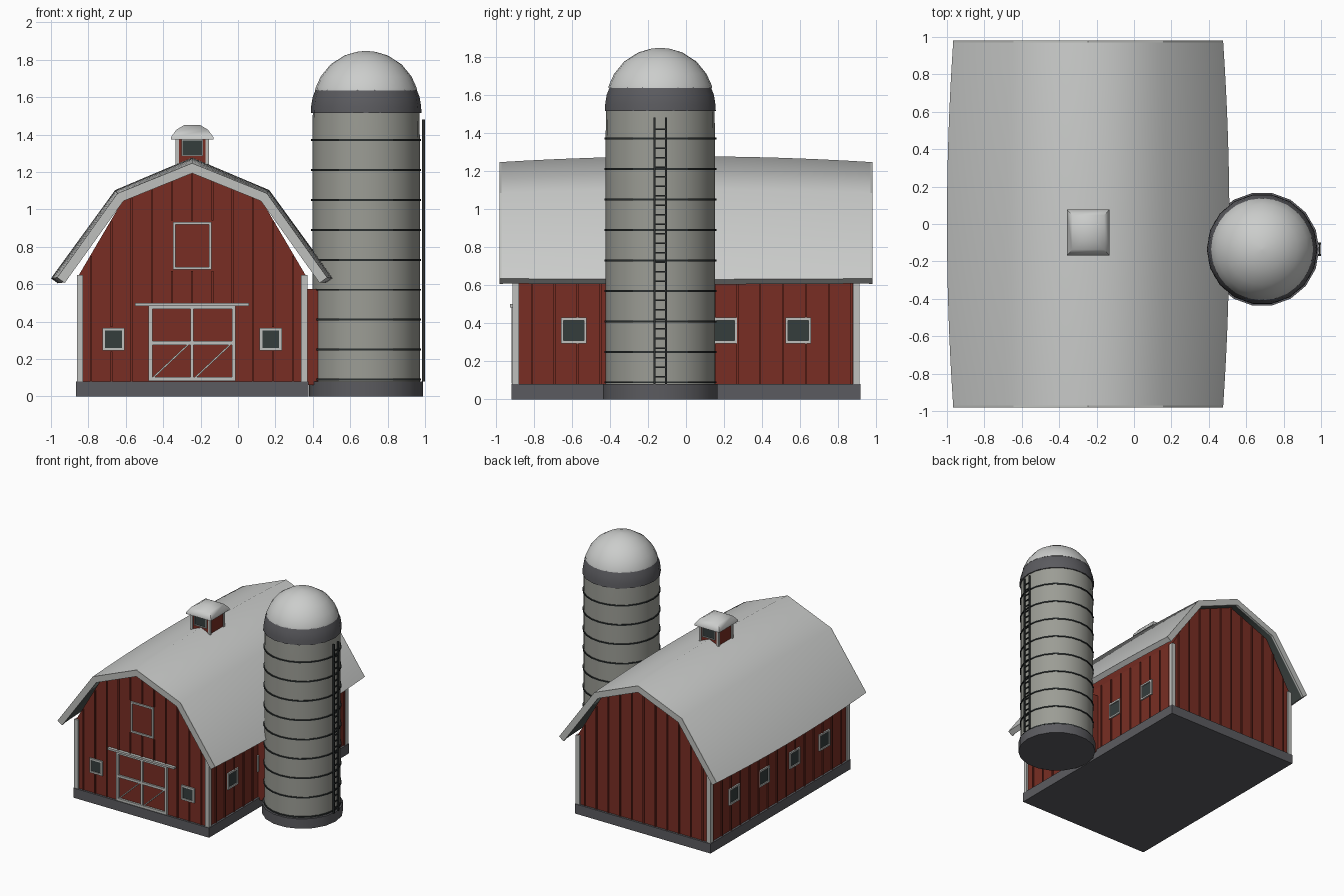
import bpy, bmesh, math
from mathutils import Vector

cube = bpy.data.objects.get("Cube")
if cube:
    bpy.data.objects.remove(cube, do_unlink=True)

BARN = (-0.245, 0, 0)
SILO = (0.685, -0.135, 0)
W, D, EAVE, BASE = 0.605, 0.9, 0.65, 0.08


def material(name, *rgb):
    m = bpy.data.materials.new(name)
    m.use_nodes = True
    m.diffuse_color = (*rgb, 1)
    m.node_tree.nodes["Principled BSDF"].inputs["Base Color"].default_value = (*rgb, 1)
    return m


RED = material("barn red", 0.19, 0.027, 0.017)
TRIM = material("pale trim", 0.52, 0.53, 0.51)
ROOF = material("roof metal", 0.6, 0.61, 0.6)
SOFFIT = material("dark soffit", 0.07, 0.085, 0.08)
STONE = material("foundation grey", 0.105, 0.105, 0.115)
CONCRETE = material("silo concrete", 0.33, 0.335, 0.3)
GLASS = material("dark glass", 0.035, 0.047, 0.046)
IRON = material("dark iron", 0.025, 0.03, 0.03)


def finish(name, bm, mats, loc, smooth=None):
    bmesh.ops.recalc_face_normals(bm, faces=bm.faces[:])
    mesh = bpy.data.meshes.new(name)
    bm.to_mesh(mesh)
    bm.free()
    ob = bpy.data.objects.new(name, mesh)
    bpy.context.collection.objects.link(ob)
    ob.location = loc
    for m in mats:
        mesh.materials.append(m)
    if smooth:
        bpy.ops.object.select_all(action="DESELECT")
        ob.select_set(True)
        bpy.context.view_layer.objects.active = ob
        bpy.ops.object.shade_smooth_by_angle(angle=math.radians(smooth))
    return ob


def boxes(name, mat, items, loc=BARN):
    """Each item is a (low corner, high corner) pair."""
    bm = bmesh.new()
    for lo, hi in items:
        lo, hi = Vector(lo), Vector(hi)
        for v in bmesh.ops.create_cube(bm, size=1)["verts"]:
            v.co = (lo + hi) / 2 + v.co * (hi - lo)
    return finish(name, bm, [mat], loc)


def prism(name, mat, pts, y0, y1, loc=BARN):
    bm = bmesh.new()
    a, b = ([bm.verts.new((x, y, z)) for x, z in pts] for y in (y0, y1))
    bm.faces.new(a)
    bm.faces.new(b)
    for i in range(len(pts)):
        j = (i + 1) % len(pts)
        bm.faces.new((a[i], a[j], b[j], b[i]))
    return finish(name, bm, [mat], loc)


def lathe(name, mat, profile, sides, smooth=40):
    bm = bmesh.new()
    rings = [[bm.verts.new((r * math.cos(t), r * math.sin(t), z))
              for t in (math.tau * k / sides for k in range(sides))] for r, z in profile]
    for a, b in zip(rings, rings[1:]):
        for k in range(sides):
            n = (k + 1) % sides
            bm.faces.new((a[k], a[n], b[n], b[k]))
    bm.faces.new(rings[0])
    bm.faces.new(rings[-1])
    return finish(name, bm, [mat], SILO, smooth)


def window(name, side, u, z, w, h, wall, t=0.014, glass=True, loc=BARN, out=0.012):
    """Framed opening on the wall facing +x, -x, +y or -y."""
    s = -1 if side[0] == "-" else 1

    def slab(u0, u1, z0, z1, depth):
        n = sorted((s * (wall - 0.004), s * (wall + depth)))
        if side[1] == "x":
            return (n[0], u0, z0), (n[1], u1, z1)
        return (u0, n[0], z0), (u1, n[1], z1)

    l, r, b, top = u - w / 2, u + w / 2, z - h / 2, z + h / 2
    boxes(name + "_frame", TRIM, [slab(l, r, b, b + t, out), slab(l, r, top - t, top, out),
                                  slab(l, l + t, b, top, out), slab(r - t, r, b, top, out)], loc)
    if glass:
        boxes(name + "_pane", GLASS, [slab(l + t, r - t, b + t, top - t, 0.004)], loc)


# Barn body and foundation
boxes("foundation", STONE, [((-0.622, -0.917, 0), (0.622, 0.917, BASE))])
gable = [(-W, BASE), (-W, EAVE), (-0.37, 1.05), (0, 1.21), (0.37, 1.05), (W, EAVE), (W, BASE)]
prism("barn_walls", RED, gable, -D, D)
boxes("corner_boards", TRIM, [((sx * 0.6 - 0.017, sy * 0.895 - 0.017, BASE),
                               (sx * 0.6 + 0.017, sy * 0.895 + 0.017, EAVE))
                              for sx in (-1, 1) for sy in (-1, 1)])


# Siding battens, cut to the roof line
def wall_top(x):
    x = abs(x)
    if x < 0.37:
        return 1.21 - x * 0.16 / 0.37
    return 1.05 - (x - 0.37) * 0.4 / (W - 0.37)


def clear_of_openings(x):
    spans = [(BASE, wall_top(x) - 0.01)]
    openings = [(0, 0.24, BASE, 0.5), (0, 0.11, 0.67, 0.94),
                (-0.42, 0.065, 0.24, 0.37), (0.42, 0.065, 0.24, 0.37)]
    for c, half, lo, hi in openings:
        if abs(x - c) < half:
            a, b = spans.pop()
            spans += [(a, lo), (hi, b)] if lo > a else [(hi, b)]
    return spans


battens = []
for i in range(-5, 6):
    x = i * 0.108
    battens.append(((x - 0.005, D, BASE), (x + 0.005, D + 0.009, wall_top(x) - 0.01)))
    battens += [((x - 0.005, -D - 0.009, a), (x + 0.005, -D, b)) for a, b in clear_of_openings(x)]
for i in range(-7, 8):
    y = i * 0.12 + 0.03
    near = any(abs(y - c) < 0.07 for c in (-0.59, -0.2, 0.2, 0.59))
    for a, b in [(BASE, 0.3), (0.43, EAVE)] if near else [(BASE, EAVE)]:
        battens += [((s * W - 0.009, y - 0.005, a), (s * W + 0.009, y + 0.005, b)) for s in (-1, 1)]
boxes("siding_battens", RED, battens)


# Gambrel roof that swells slightly toward the middle
def roof_line(b):
    half = [(0.722 + 0.033 * b, 0.635 - 0.004 * b), (0.4 + 0.012 * b, 1.085 + 0.018 * b)]
    return [(-x, z) for x, z in half] + [(0, 1.247 + 0.03 * b)] + half[::-1]


def inset(line, t):
    pts = [Vector(p) for p in line]
    normals = [Vector((d.y, -d.x)).normalized() for d in (q - p for p, q in zip(pts, pts[1:]))]
    result = []
    for i, p in enumerate(pts):
        a, b = normals[max(i - 1, 0)], normals[min(i, len(normals) - 1)]
        m = (a + b).normalized()
        result.append(tuple(p + m * t / m.dot(a)))
    return result


bm = bmesh.new()
rows = []
for k in range(17):
    y = -0.97 + 1.94 * k / 16
    line = roof_line(1 - (y / 0.97) ** 2)
    rows.append([bm.verts.new((x, y, z)) for x, z in line + inset(line, 0.045)[::-1]])
count = len(rows[0])
for a, b in zip(rows, rows[1:]):
    for i in range(count):
        j = (i + 1) % count
        f = bm.faces.new((a[i], a[j], b[j], b[i]))
        f.material_index = 1 if 5 <= i < 9 else 0
for r in (rows[0], rows[-1]):
    bm.faces.new(r)
finish("barn_roof", bm, [ROOF, SOFFIT], BARN, 50)

# Rake boards along both gable ends
edge = roof_line(0)
rake = edge + inset(edge, 0.05)[::-1]
for name, s in (("front", -1), ("back", 1)):
    prism(name + "_rake_board", TRIM, rake, s * 0.962, s * 0.98)

# Windows and loft hatch
for name, u in (("left", 0.42), ("right", -0.42)):
    window("front_window_" + name, "-y", u, 0.305, 0.118, 0.12, D)
for i, y in enumerate((-0.59, -0.2, 0.2, 0.59)):
    for side, label in (("+x", "left"), ("-x", "right")):
        window(f"{label}_window_{i}", side, y, 0.362, 0.135, 0.135, W)
window("loft_hatch", "-y", 0, 0.805, 0.207, 0.255, D, glass=False)

# Sliding double door with braces and track
window("door", "-y", 0, 0.285, 0.465, 0.405, D, t=0.02, glass=False, out=0.016)
boxes("door_rails", TRIM, [((-0.22, -D - 0.014, 0.275), (0.22, -D, 0.295)),
                           ((-0.008, -D - 0.014, 0.09), (0.008, -D, 0.48))])
for name, x in (("left", 0.01), ("right", -0.215)):
    prism("door_brace_" + name, TRIM, [(x, 0.1), (x + 0.012, 0.1), (x + 0.2, 0.277), (x + 0.188, 0.277)],
          -D - 0.012, -D)
boxes("door_track", TRIM, [((-0.305, -D - 0.025, 0.484), (0.305, -D, 0.5))])

# Cupola
CUP = (BARN[0], -0.045, 0)
boxes("cupola_body", RED, [((-0.082, -0.09, 1.18), (0.082, 0.09, 1.39))], CUP)
boxes("cupola_corners", TRIM, [((sx * 0.08 - 0.009, sy * 0.088 - 0.009, 1.18),
                                (sx * 0.08 + 0.009, sy * 0.088 + 0.009, 1.385))
                               for sx in (-1, 1) for sy in (-1, 1)], CUP)
for side in ("-y", "+y"):
    window("cupola_vent" + side, side, 0, 1.33, 0.115, 0.09, 0.09, t=0.006, loc=CUP)
bm = bmesh.new()
rings = [[bm.verts.new((sx * w, sy * w * 1.08, z)) for sx, sy in ((-1, -1), (1, -1), (1, 1), (-1, 1))]
         for w, z in ((0.114, 1.372), (0.114, 1.385), (0.085, 1.425), (0.04, 1.452))]
for a, b in zip(rings, rings[1:]):
    for k in range(4):
        n = (k + 1) % 4
        bm.faces.new((a[k], a[n], b[n], b[k]))
bm.faces.new(rings[0])
bm.faces.new(rings[-1])
finish("cupola_roof", bm, [ROOF], CUP, 50)

# Silo
lathe("silo_base", STONE, [(0.305, 0), (0.305, BASE)], 18)
lathe("silo_body", CONCRETE, [(0.287, BASE), (0.287, 1.38), (0.285, 1.53)], 24)
for i in range(9):
    z = 0.09 + 0.16 * i
    lathe(f"silo_hoop_{i}", IRON, [(0.294, z - 0.005), (0.294, z + 0.005)], 24)
lathe("silo_collar", STONE, [(0.296, 1.515), (0.294, 1.55), (0.286, 1.6), (0.268, 1.645)], 18)
lathe("silo_dome", ROOF, [(0.273, 1.635), (0.27, 1.65), (0.243, 1.71), (0.19, 1.775),
                          (0.115, 1.823), (0.05, 1.842), (0.005, 1.847)], 24, 60)

# Silo ladder and link to the barn
rails = [((0.3, y - 0.005, BASE), (0.314, y + 0.005, 1.48)) for y in (-0.03, 0.03)]
rungs = [((0.303, -0.03, z - 0.004), (0.311, 0.03, z + 0.004))
         for z in (0.12 + 0.05 * i for i in range(27))]
boxes("silo_ladder", IRON, rails + rungs, SILO)
boxes("silo_link", RED, [((-0.33, -0.12, 0.06), (-0.245, 0.12, 0.575))], SILO)
